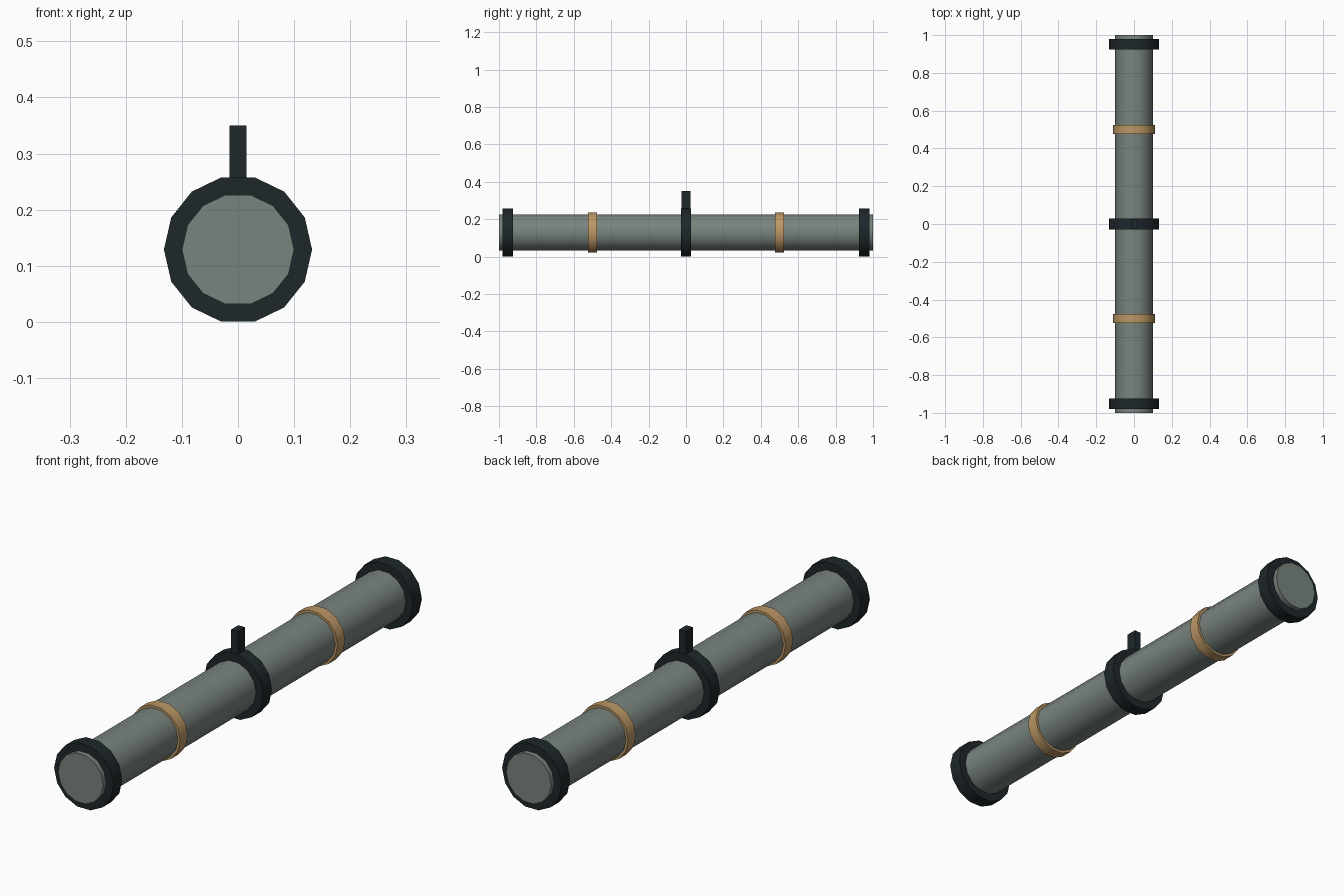
import bpy
import math

if "Cube" in bpy.data.objects:
    bpy.data.objects.remove(bpy.data.objects["Cube"])

SIDES = 14
AXIS_Z = 0.129


def material(name, color):
    m = bpy.data.materials.new(name)
    m.diffuse_color = (*color, 1)
    m.use_nodes = True
    m.node_tree.nodes["Principled BSDF"].inputs["Base Color"].default_value = m.diffuse_color
    return m


body_mat = material("grey_green", (0.19, 0.23, 0.21))
dark_mat = material("dark", (0.013, 0.02, 0.023))
tan_mat = material("tan", (0.50, 0.31, 0.13))


def drum(name, radius, length, y, mat):
    """14-sided cylinder along y with corners on the x axis."""
    bpy.ops.mesh.primitive_cylinder_add(vertices=SIDES, radius=radius, depth=length)
    ob = bpy.context.object
    ob.name = name
    # put a corner on +x, then lay the axis along y
    ob.rotation_euler = (math.pi / 2, 0, math.pi)
    turn = math.pi / 2
    for v in ob.data.vertices:
        x, yy = v.co.x, v.co.y
        v.co.x = x * math.cos(turn) - yy * math.sin(turn)
        v.co.y = x * math.sin(turn) + yy * math.cos(turn)
    ob.location = (0, y, AXIS_Z)
    ob.data.materials.append(mat)
    bpy.ops.object.shade_smooth_by_angle(angle=math.radians(30))
    return ob


# Main tube
drum("tube", 0.10, 2.0, 0, body_mat)

# Dark end collars and tan bands, front and back
for side, s in (("front", -1), ("back", 1)):
    drum(side + "_collar", 0.132, 0.056, s * 0.952, dark_mat)
    drum(side + "_band", 0.11, 0.048, s * 0.5, tan_mat)

# Middle collar with upright sight post
drum("middle_collar", 0.132, 0.056, 0, dark_mat)
bpy.ops.mesh.primitive_cube_add(size=1, location=(0, 0, 0.30))
post = bpy.context.object
post.name = "sight_post"
post.scale = (0.03, 0.046, 0.10)
post.data.materials.append(dark_mat)
